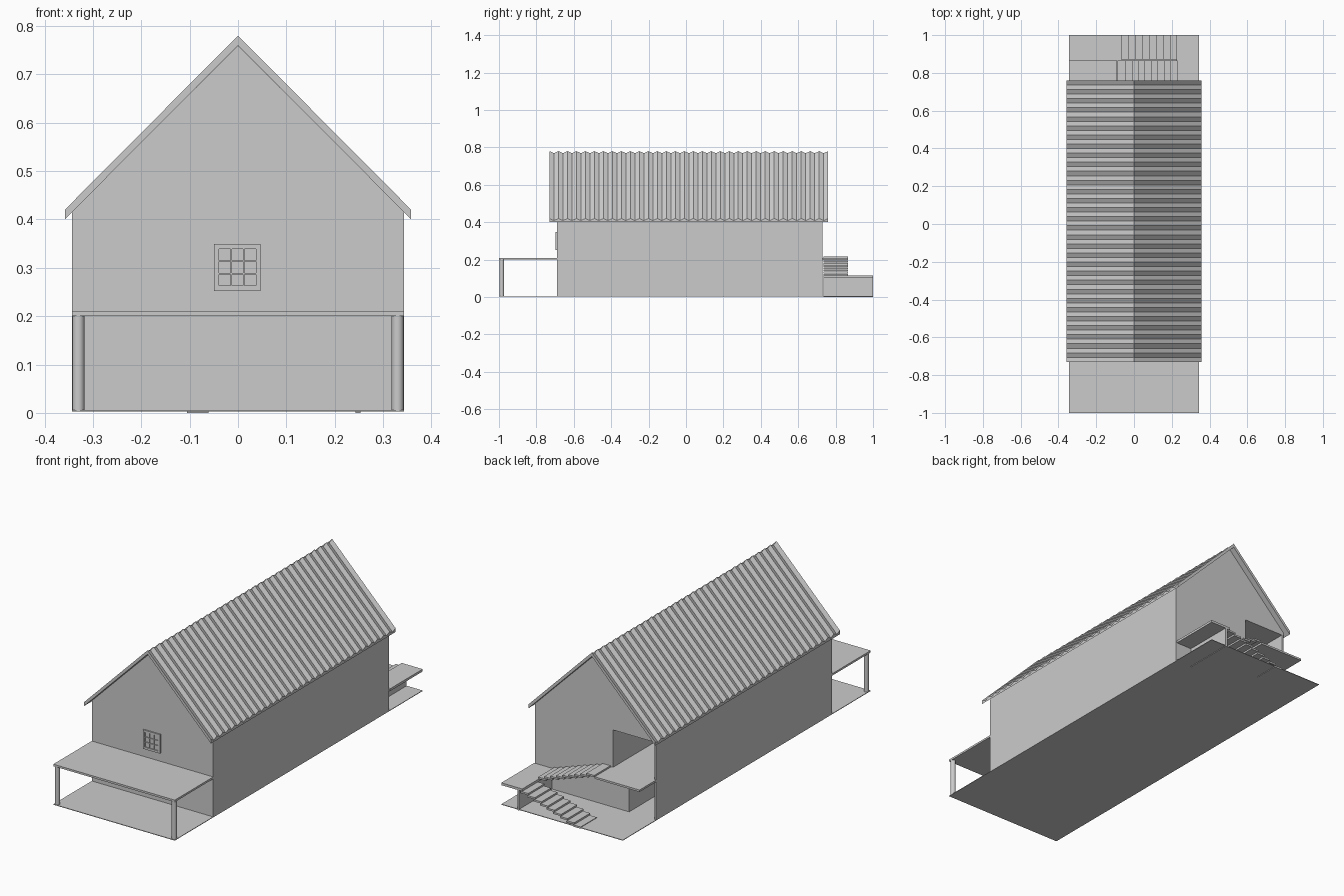
import bpy, bmesh
from mathutils import Vector

if "Cube" in bpy.data.objects:
    bpy.data.objects.remove(bpy.data.objects["Cube"])


def make(name, verts, faces):
    me = bpy.data.meshes.new(name)
    me.from_pydata(verts, [], faces)
    bm = bmesh.new()
    bm.from_mesh(me)
    bmesh.ops.recalc_face_normals(bm, faces=bm.faces)
    bm.to_mesh(me)
    bm.free()
    ob = bpy.data.objects.new(name, me)
    bpy.context.collection.objects.link(ob)
    return ob


def box(name, x, y, z):
    v = [(a, b, c) for a in x for b in y for c in z]
    f = [(0, 1, 3, 2), (4, 6, 7, 5), (0, 4, 5, 1), (2, 3, 7, 6), (0, 2, 6, 4), (1, 5, 7, 3)]
    return make(name, v, f)


W, F, B = 0.343, -0.69, 0.73      # half width, front and back of the house
G, S, C = 0.006, 0.21, 0.40       # ground, upper floor, ceiling
T = 0.01                          # wall thickness

# Ground plate and floors
box("ground_plate", (-W, W), (-1, 1), (0.003, G))
box("upper_floor", (-W, W), (F, B), (S - T, S))
box("porch_roof", (-W, W), (-1, F), (S - T, S))

# Outer walls, with openings at the back left corner
box("front_wall", (-W, W), (F, F + T), (G, C))
for s, n in ((-1, "left"), (1, "right")):
    box(n + "_wall", sorted((s * W, s * (W - T))), (F, B), (G, C))
box("back_wall_lower", (-0.19, W), (B - T, B), (G, S))
box("back_wall_upper", (-0.10, W), (B - T, B), (S, C))

# Partitions of the two recesses
box("upper_recess_side", (-0.10, -0.09), (0.19, B), (S, C))
box("upper_recess_end", (-W, -0.09), (0.18, 0.19), (S, C))
box("lower_recess_side", (-0.19, -0.18), (0.36, B), (G, S))
box("lower_recess_end", (-W, -0.18), (0.35, 0.36), (G, S))

# Gabled attic
make("attic", [(x, y, z) for y in (F, B) for x, z in ((-W, C), (W, C), (W, 0.416), (0, 0.759), (-W, 0.416))],
     [(0, 1, 2, 3, 4), (5, 6, 7, 8, 9)] + [(i, (i + 1) % 5, 5 + (i + 1) % 5, 5 + i) for i in range(5)])

# Corrugated roof: one cross-section repeated along y with alternating height
N, y0, y1, E = 62, -0.73, 0.76, 0.358
verts, faces = [], []
for i in range(N + 1):
    y = y0 + (y1 - y0) * i / N
    d = 0.011 if i % 2 else 0.0
    verts += [(-E, y, 0.42 - d), (0, y, 0.78 - d), (E, y, 0.42 - d),
              (E, y, 0.40), (0, y, 0.76), (-E, y, 0.40)]
for i in range(N):
    a = 6 * i
    faces += [(a + k, a + (k + 1) % 6, a + 6 + (k + 1) % 6, a + 6 + k) for k in range(6)]
for a in (0, 6 * N):
    faces += [(a, a + 1, a + 4, a + 5), (a + 1, a + 2, a + 3, a + 4)]
make("corrugated_roof", verts, faces)

# Porch columns
for s, n in ((-1, "left"), (1, "right")):
    bpy.ops.mesh.primitive_cylinder_add(vertices=24, radius=0.0125, depth=S - T - G,
                                        location=(s * 0.330, -0.985, (S - T + G) / 2))
    bpy.context.object.name = n + "_porch_column"
    bpy.ops.object.shade_smooth_by_angle()

# Front window: frame bars around nine recessed panes
wx, wz = (-0.050, 0.047), (0.252, 0.349)
box("window_glass", wx, (F - 0.002, F), wz)
edges = [(0, 0.011), (0.0345, 0.0375), (0.0605, 0.0635), (0.087, 0.097)]
for i, (a, b) in enumerate(edges):
    box(f"window_upright_{i}", (wx[0] + a, wx[0] + b), (F - 0.007, F), wz)
    box(f"window_rail_{i}", wx, (F - 0.007, F), (wz[0] + a, wz[0] + b))

# Back stairs: two flights, a turning landing and a balcony
box("stair_landing", (0.225, W), (0.735, 1), (0.103, 0.115))
box("landing_support", (0.243, 0.253), (0.735, 1), (0, 0.103))
box("balcony", (-W, -0.09), (B, 0.865), (S - T, S))
n = 9
for i in range(n):
    x = -0.105 + 0.037 * i
    z = 0.0 + 0.0115 * i
    box(f"lower_step_{i}", (x, x + 0.044), (0.87, 1), (z, z + 0.009))
    x = 0.185 - 0.034 * i
    z = 0.115 + 0.0115 * i
    box(f"upper_step_{i}", (x, x + 0.044), (0.735, 0.865), (z, z + 0.009))
